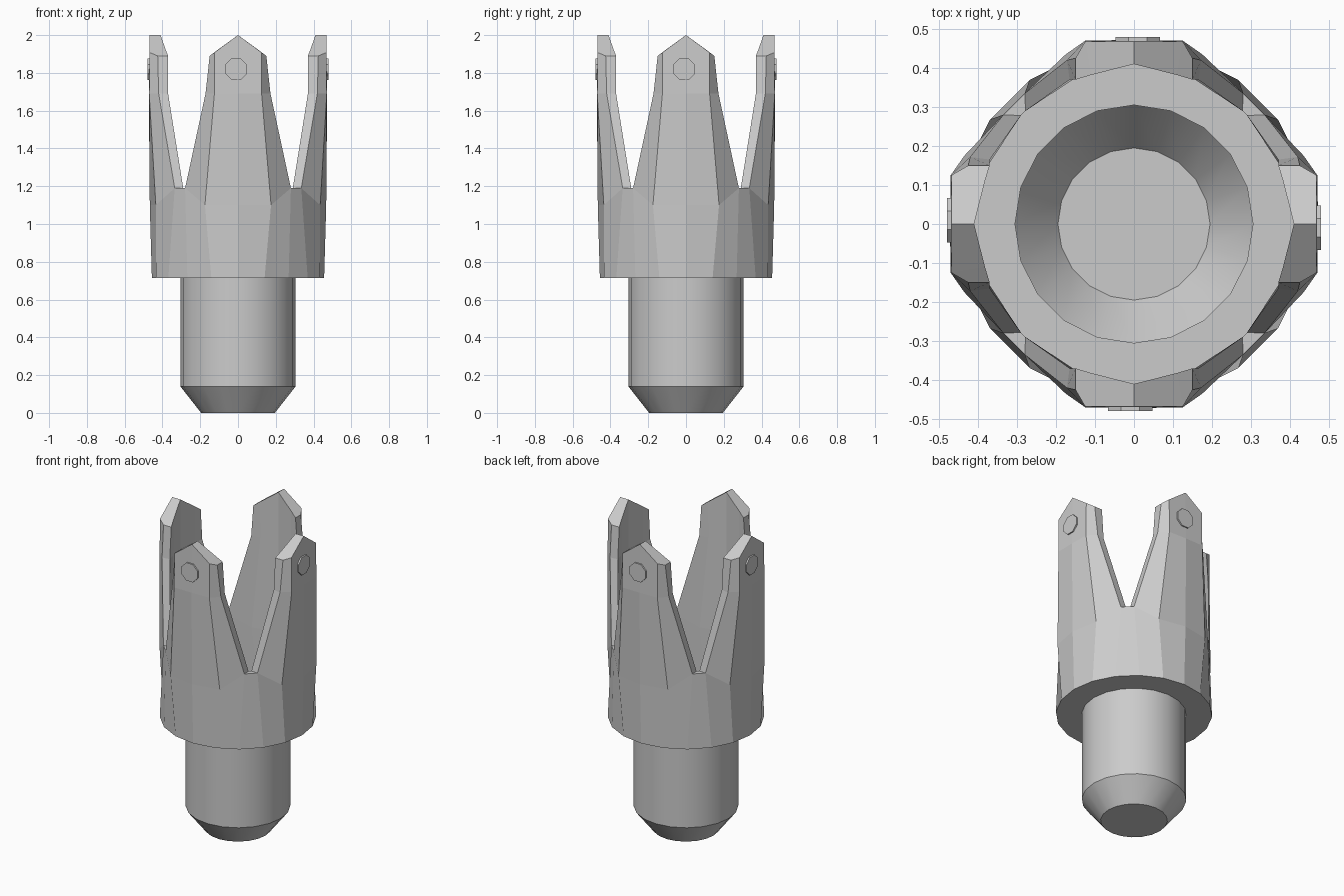
import bpy, bmesh
from math import sin, cos, pi, radians
from mathutils import Matrix, Vector

if "Cube" in bpy.data.objects:
    bpy.data.objects.remove(bpy.data.objects["Cube"])


def finish(bm, name):
    bmesh.ops.remove_doubles(bm, verts=bm.verts, dist=0.0005)
    bmesh.ops.recalc_face_normals(bm, faces=bm.faces)
    me = bpy.data.meshes.new(name)
    bm.to_mesh(me)
    bm.free()
    ob = bpy.data.objects.new(name, me)
    bpy.context.collection.objects.link(ob)
    return ob


def ring(prefix, r, z):
    # eighth of a 20-sided ring, ending mid-edge at 45 degrees
    pts = {f"{prefix}{i}": (r * sin(radians(18 * i)), r * cos(radians(18 * i)), z) for i in range(3)}
    m = r * cos(radians(9)) * sin(pi / 4)
    pts[prefix + "3"] = (m, m, z)
    return pts


# one eighth of the crown: outer skin, inner skin
outer = {**ring("a", 0.456, 0.715), **ring("h", 0.305, 0.715),
         "b0": (0, 0.467, 1.1), "b1": (0.175, 0.435, 1.1),
         "n2": (0.28, 0.335, 1.19), "n3": (0.3075, 0.3075, 1.19),
         "c0": (0, 0.472, 1.69), "c1": (0.125, 0.47, 1.69), "c2": (0.172, 0.42, 1.69),
         "d1": (0.125, 0.468, 1.908), "d2": (0.15, 0.425, 1.89), "t0": (0, 0.468, 2.0)}
inner = {**ring("a", 0.41, 0.73), **ring("h", 0.305, 0.73),
         "b0": (0, 0.41, 1.1), "b1": (0.165, 0.375, 1.1),
         "n2": (0.278, 0.29, 1.19), "n3": (0.284, 0.284, 1.19),
         "c0": (0, 0.41, 1.69), "c1": (0.11, 0.384, 1.69), "c2": (0.165, 0.37, 1.69),
         "d1": (0.11, 0.382, 1.92), "d2": (0.15, 0.37, 1.89), "t0": (0, 0.41, 2.0)}
skin = ["a0 a1 b1 b0", "a1 a2 n2 b1", "a2 a3 n3 n2", "b0 b1 c1 c0", "b1 n2 c2 c1",
        "c0 c1 d1 t0", "c1 c2 d2 d1", "a0 a1 h1 h0", "a1 a2 h2 h1", "a2 a3 h3 h2"]
rims = ["n3 n2", "n2 c2", "c2 d2", "d2 d1", "d1 t0", "h0 h1", "h1 h2", "h2 h3"]

bm = bmesh.new()
for k in range(4):
    rot = Matrix.Rotation(k * pi / 2, 4, 'Z')
    for s in (1, -1):
        def face(pts):
            bm.faces.new([bm.verts.new(rot @ Vector((s * p[0], p[1], p[2]))) for p in pts])
        for f in skin:
            face([outer[n] for n in f.split()])
            face([inner[n] for n in f.split()])
        for r in rims:
            p, q = r.split()
            face([outer[p], outer[q], inner[q], inner[p]])
finish(bm, "pronged_crown")

# hollow shaft, open at the top, with chamfered foot
bm = bmesh.new()
loops = [[bm.verts.new((r * cos(i * pi / 10), r * sin(i * pi / 10), z)) for i in range(20)]
         for r, z in ((0.195, 0), (0.305, 0.14), (0.305, 0.73))]
bm.faces.new(loops[0][::-1])
for lo, hi in zip(loops, loops[1:]):
    for i in range(20):
        j = (i + 1) % 20
        bm.faces.new((lo[i], lo[j], hi[j], hi[i]))
shaft = finish(bm, "hollow_shaft")
bpy.context.view_layer.objects.active = shaft
shaft.select_set(True)
bpy.ops.object.shade_smooth_by_angle(angle=radians(30))

# octagonal pin head on each prong
for k in range(4):
    bm = bmesh.new()
    mat = (Matrix.Rotation(k * pi / 2, 4, 'Z') @ Matrix.Translation((-0.01, -0.467, 1.82))
           @ Matrix.Rotation(pi / 2, 4, 'X') @ Matrix.Rotation(pi / 8, 4, 'Z'))
    bmesh.ops.create_cone(bm, cap_ends=True, segments=8, radius1=0.062, radius2=0.062,
                          depth=0.024, matrix=mat)
    finish(bm, f"prong_pin_{k + 1}")
